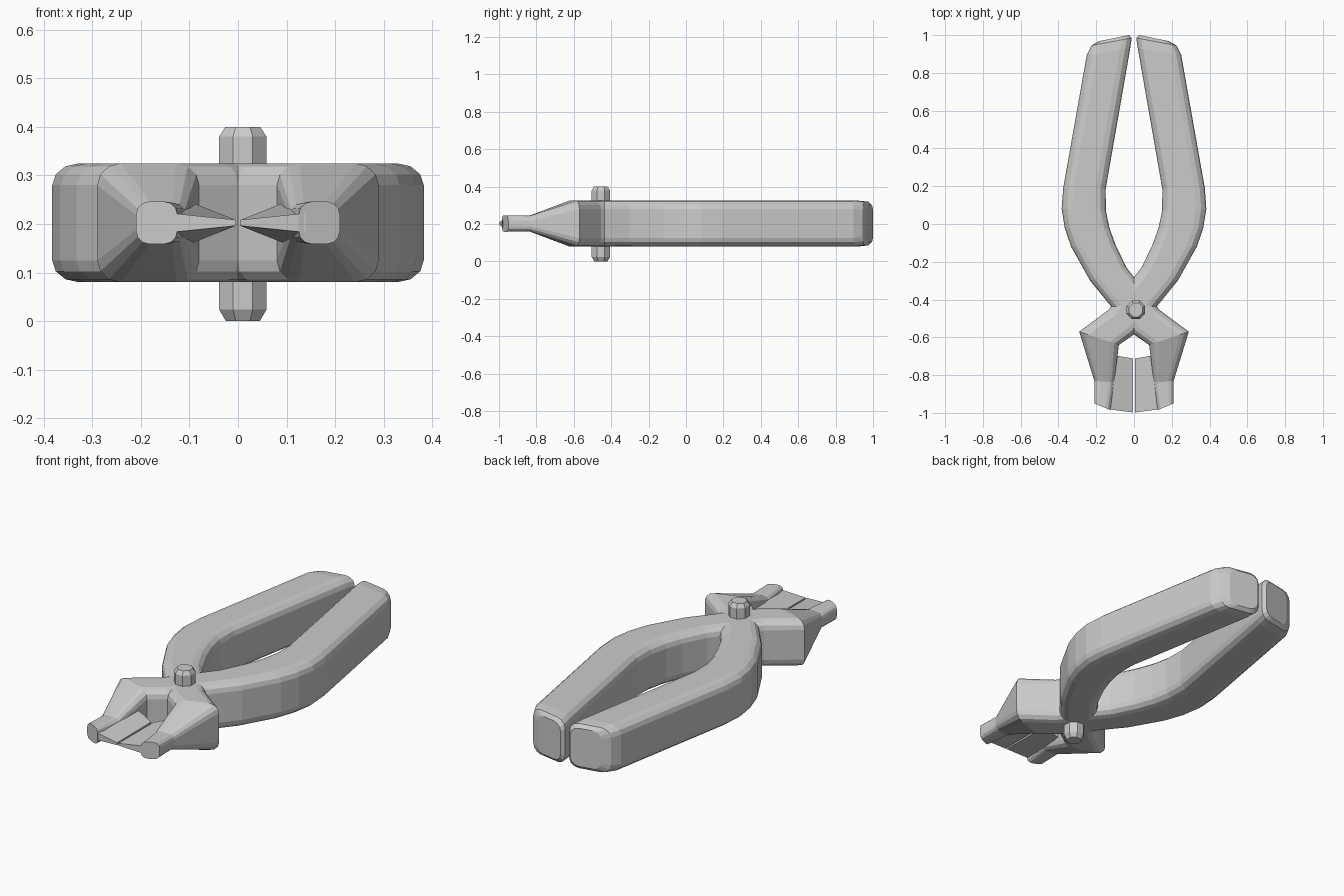
import bpy, bmesh
from math import cos, sin, pi
from mathutils import Vector

if "Cube" in bpy.data.objects:
    bpy.data.objects.remove(bpy.data.objects["Cube"])

ZC = 0.2025  # mid height of the tool


def make_object(name, bm, mirror=False):
    bmesh.ops.recalc_face_normals(bm, faces=bm.faces)
    me = bpy.data.meshes.new(name)
    bm.to_mesh(me)
    bm.free()
    ob = bpy.data.objects.new(name, me)
    bpy.context.collection.objects.link(ob)
    if mirror:
        ob.modifiers.new("mirror", 'MIRROR').use_axis[0] = True
    return ob


def loft(bm, rings):
    loops = [[bm.verts.new(p) for p in r] for r in rings]
    n = len(loops[0])
    for a, b in zip(loops, loops[1:]):
        for i in range(n):
            j = (i + 1) % n
            bm.faces.new((a[i], a[j], b[j], b[i]))
    bm.faces.new(loops[0][::-1])
    bm.faces.new(loops[-1])


def section(ax, ay, bx, by, hz, rx, rz):
    """Upright rounded rectangle spanning plan points A and B."""
    a, b = Vector((ax, ay, ZC)), Vector((bx, by, ZC))
    mid, half = (a + b) / 2, (b - a).length / 2
    d = (b - a).normalized()
    pts = []
    for k, (sx, sz) in enumerate(((1, 1), (-1, 1), (-1, -1), (1, -1))):
        for i in range(4):
            t = (k + i / 3) * pi / 2
            u = sx * (half - rx) + rx * cos(t)
            w = sz * (hz - rz) + rz * sin(t)
            pts.append(mid + d * u + Vector((0, 0, w)))
    return pts


# Handle that crosses the pivot and becomes the opposite jaw
H = 0.1225
stations = [
    (0.185, 0.968, 0.028, 1.0, 0.100, 0.045, 0.04),
    (0.225, 0.945, 0.012, 0.985, 0.117, 0.05, 0.045),
    (0.250, 0.895, 0.020, 0.930, H, 0.055, 0.045),
    (0.375, 0.190, 0.150, 0.185, H, 0.055, 0.045),
    (0.383, 0.080, 0.149, 0.070, H, 0.055, 0.045),
    (0.367, -0.020, 0.130, -0.020, H, 0.055, 0.045),
    (0.333, -0.120, 0.098, -0.110, H, 0.055, 0.045),
    (0.232, -0.300, 0.040, -0.230, H, 0.05, 0.045),
    (0.000, -0.585, -0.135, -0.455, H, 0.045, 0.045),
    (-0.080, -0.640, -0.290, -0.570, H, 0.05, 0.045),
    (-0.105, -0.840, -0.210, -0.830, 0.042, 0.03, 0.027),
    (-0.125, -0.985, -0.210, -0.950, 0.044, 0.03, 0.027),
]
bm = bmesh.new()
loft(bm, [section(*s) for s in stations])
make_object("handles_and_jaws", bm, mirror=True)

# Thin wedge-shaped cutting blades between the jaws
bm = bmesh.new()
plan = [(-0.140, -0.980, 0.020), (-0.105, -0.695, 0.046),
        (-0.006, -0.712, 0.006), (-0.004, -0.998, 0.006)]
loft(bm, [[(x, y, ZC + s * h) for x, y, h in plan] for s in (-1, 1)])
make_object("blades", bm, mirror=True)

# Eight-sided pivot pin with chamfered ends
bm = bmesh.new()
loft(bm, [[(0.01 + r * cos((i + 0.5) * pi / 4),
            -0.455 + r * sin((i + 0.5) * pi / 4), z) for i in range(8)]
          for r, z in ((0.038, 0.0), (0.053, 0.024), (0.053, 0.38), (0.039, 0.4))])
make_object("pivot_pin", bm)
